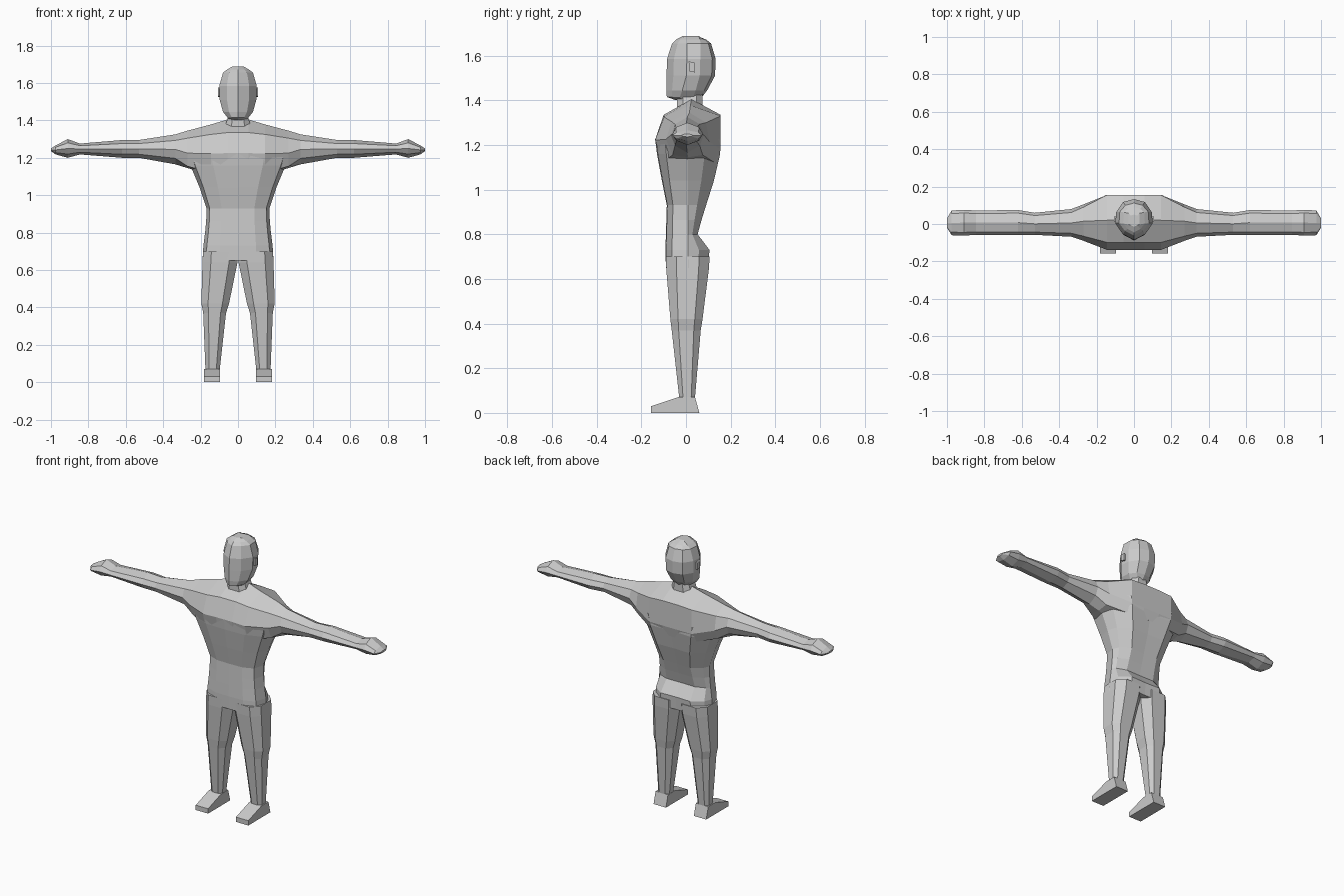
import bpy, bmesh

grey = bpy.data.materials.new("light grey")
grey.diffuse_color = (0.6, 0.6, 0.6, 1)


def loft(name, rings):
    """Skin a list of equal-length point rings and cap both ends."""
    bm = bmesh.new()
    loops = [[bm.verts.new(p) for p in ring] for ring in rings]
    n = len(loops[0])
    for a, b in zip(loops, loops[1:]):
        for i in range(n):
            j = (i + 1) % n
            bm.faces.new((a[i], a[j], b[j], b[i]))
    bm.faces.new(loops[0][::-1])
    bm.faces.new(loops[-1])
    bmesh.ops.recalc_face_normals(bm, faces=bm.faces)
    mesh = bpy.data.meshes.new(name)
    bm.to_mesh(mesh)
    bm.free()
    mesh.materials.append(grey)
    obj = bpy.data.objects.new(name, mesh)
    bpy.context.collection.objects.link(obj)
    return obj


def octagon(u0, u1, v0, v1, k=0.24):
    """Box with chamfered corners; k is the chamfer share."""
    du, dv = (u1 - u0) * k, (v1 - v0) * k
    return [(u0 + du, v0), (u1 - du, v0), (u1, v0 + dv), (u1, v1 - dv),
            (u1 - du, v1), (u0 + du, v1), (u0, v1 - dv), (u0, v0 + dv)]


def symmetric(half):
    """Complete a half outline that starts and ends on the centre line."""
    return half + [(-x, y) for x, y in half[-2:0:-1]]


# Torso: z, half width, front y, back y
torso = []
for z, w, f, b in [(0.65, .190, -.090, .100), (0.73, .185, -.092, .105),
                   (0.80, .176, -.090, .052), (0.865, .170, -.088, .070),
                   (0.93, .168, -.086, .090), (1.04, .205, -.108, .125),
                   (1.16, .255, -.130, .153), (1.225, .275, -.138, .155)]:
    half = [(0, f), (.52 * w, f * .97), (.9 * w, f * .68), (w, .01),
            (.9 * w, b * .55), (.55 * w, b), (0, b * .97)]
    torso.append([(x, y, z) for x, y in symmetric(half)])
loft("torso", torso)

# Shoulders and arms: x with a (y, z) section
# Order: top, top front, front, low front, bottom, low back, back, top back
sections = [
    (.055, [(.025, 1.405), (-.10, 1.335), (-.138, 1.225), (-.12, 1.12),
            (0, 1.11), (.14, 1.12), (.155, 1.18), (.155, 1.335)]),
    (.145, [(.02, 1.378), (-.098, 1.325), (-.138, 1.222), (-.11, 1.12),
            (0, 1.11), (.13, 1.12), (.155, 1.18), (.155, 1.33)]),
    (.27, [(.015, 1.345), (-.065, 1.305), (-.09, 1.225), (-.06, 1.155),
           (.01, 1.145), (.075, 1.155), (.105, 1.215), (.09, 1.30)]),
]
# Outer arm and hand: x, front y, back y, bottom z, top z
for x, f, b, lo, hi in [(.335, -.068, .080, 1.165, 1.325),
                        (.53, -.058, .060, 1.200, 1.295),
                        (.62, -.060, .075, 1.200, 1.295),
                        (.845, -.058, .072, 1.218, 1.276),
                        (.91, -.062, .076, 1.200, 1.300),
                        (.975, -.060, .072, 1.218, 1.266),
                        (1.0, -.020, .030, 1.236, 1.250)]:
    m, c, h = (f + b) / 2, (lo + hi) / 2, (hi - lo) * .3
    sections.append((x, [(m, hi), (m + (f - m) * .75, c + h), (f, c),
                         (m + (f - m) * .75, c - h), (m, lo),
                         (m + (b - m) * .75, c - h), (b, c),
                         (m + (b - m) * .75, c + h)]))
arms = [[(-x, y, z) for y, z in s] for x, s in reversed(sections)]
arms += [[(x, y, z) for y, z in s] for x, s in sections]
loft("shoulders_and_arms", arms)

# Neck
loft("neck", [[(x, y, z) for x, y in octagon(-w, w, -.04, .075)]
              for z, w in [(1.35, .075), (1.43, .05)]])

# Head: z, half width, front y, back y
head = []
for z, w, f, b in [(1.402, .045, -.050, .060), (1.415, .056, -.086, .072),
                   (1.445, .080, -.088, .095), (1.51, .098, -.087, .130),
                   (1.585, .100, -.085, .133), (1.655, .080, -.062, .112),
                   (1.672, .058, -.045, .090), (1.688, .030, -.015, .050)]:
    m = (f + b) / 2
    half = [(0, f), (.6 * w, f * .72 + m * .28), (w, m - .02), (.95 * w, m + .04),
            (.58 * w, b * .86 + m * .14), (0, b)]
    head.append([(x, y, z) for x, y in symmetric(half)])
loft("head", head)

for side, s in (("left", 1), ("right", -1)):
    # Ear
    loft(side + "_ear", [[(s * x, y, z) for y, z in
                          ((.012, 1.575), (.040, 1.568), (.040, 1.525), (.015, 1.530))]
                         for x in (.085, .107)])
    # Leg: z, inner x, outer x, front y, back y
    loft(side + "_leg", [[(s * x, y, z) for x, y in octagon(i, o, f, b)]
                         for z, i, o, f, b in [(.70, 0, .187, -.090, .106),
                                               (.64, .003, .190, -.088, .102),
                                               (.42, .048, .196, -.070, .074),
                                               (.37, .064, .186, -.064, .066),
                                               (.065, .098, .174, -.030, .040)]])
    # Foot: side profile swept across its width
    profile = [(-.030, .072), (-.030, .060), (-.157, .030), (-.157, 0),
               (.060, 0), (.040, .072)]
    profile.pop(1)
    loft(side + "_foot", [[(s * x, y, z) for y, z in profile] for x in (.096, .181)])
